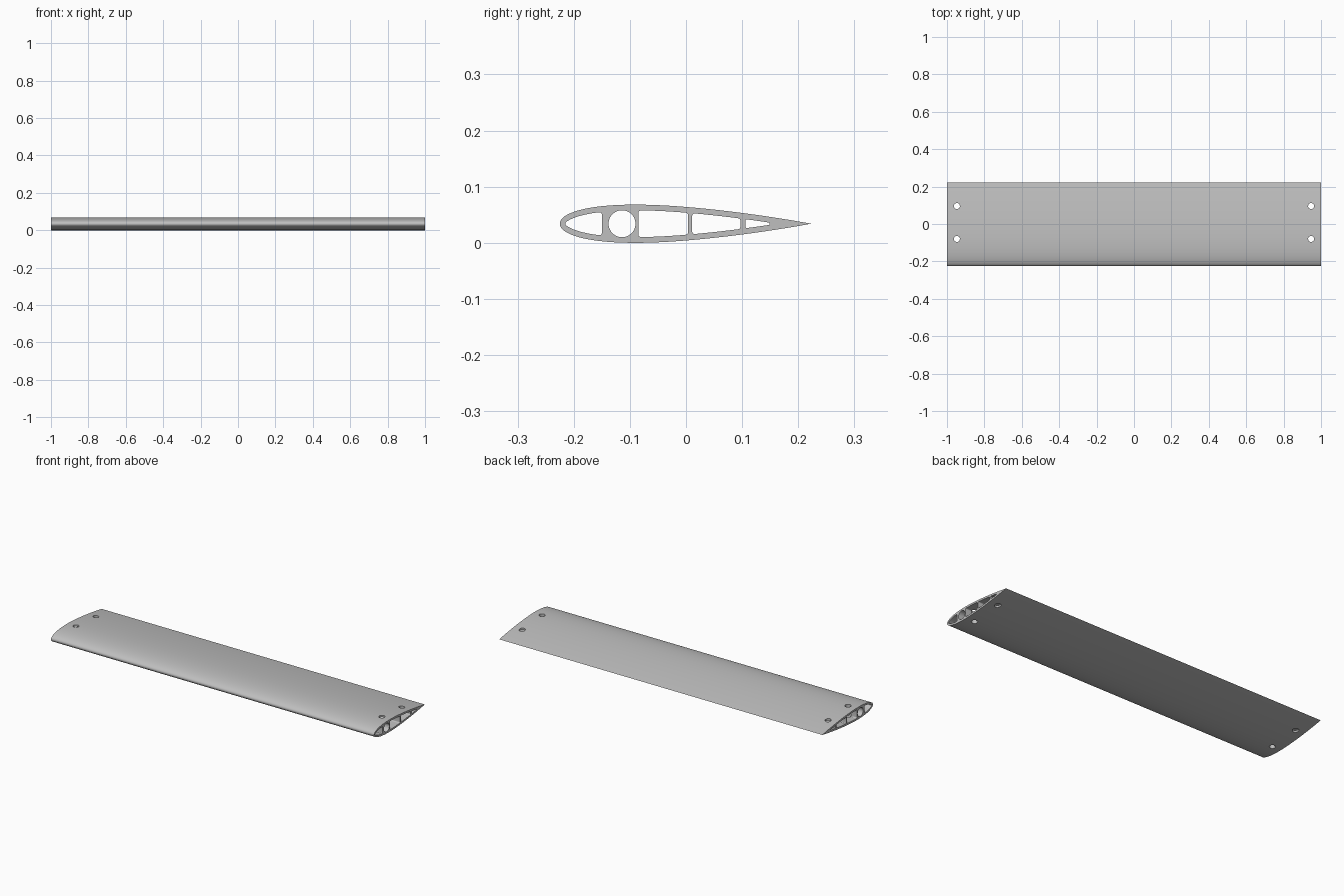
import bpy, bmesh, math
from mathutils import Matrix

cube = bpy.data.objects.get("Cube")
if cube:
    bpy.data.objects.remove(cube, do_unlink=True)

CHORD, THICK, SKIN = 0.448, 0.152, 0.0102
LEAD, MID_Z = -0.225, 0.034

metal = bpy.data.materials.new("light grey metal")
metal.use_nodes = True
grey = (0.52, 0.52, 0.52, 1)
metal.diffuse_color = grey
metal.node_tree.nodes["Principled BSDF"].inputs["Base Color"].default_value = grey


def half(y):
    """Half thickness of the symmetric aerofoil at depth y."""
    u = min(max((y - LEAD) / CHORD, 0), 1)
    return 5 * THICK * CHORD * (0.2969 * math.sqrt(u) - 0.126 * u - 0.3516 * u**2
                                + 0.2843 * u**3 - 0.1036 * u**4)


def inner(y):
    """Half height inside the skin, measured square to the surface."""
    e = 0.0005
    slope = (half(y + e) - half(y - e)) / (2 * e)
    return max(half(y) - SKIN * math.sqrt(1 + slope * slope), 0.001)


def fillet(d, r):
    return r - math.sqrt(max(r * r - (r - d) ** 2, 0)) if d < r else 0


def outline(y0, y1, height, steps):
    """Closed symmetric loop, with samples bunched at both ends."""
    ys = [y0 + (y1 - y0) * (1 - math.cos(math.pi * i / steps)) / 2 for i in range(steps + 1)]
    top = [(y, height(y)) for y in ys]
    low = [(y, -h) for y, h in reversed(top) if h > 1e-5]
    return top + low


def finish(bm, name):
    bmesh.ops.recalc_face_normals(bm, faces=bm.faces)
    mesh = bpy.data.meshes.new(name)
    bm.to_mesh(mesh)
    bm.free()
    mesh.materials.append(metal)
    ob = bpy.data.objects.new(name, mesh)
    bpy.context.collection.objects.link(ob)
    return ob


def prism(name, loop, x):
    bm = bmesh.new()
    face = bm.faces.new([bm.verts.new((-x, y, MID_Z + z)) for y, z in loop])
    ext = bmesh.ops.extrude_face_region(bm, geom=[face])
    verts = [v for v in ext["geom"] if isinstance(v, bmesh.types.BMVert)]
    bmesh.ops.translate(bm, verts=verts, vec=(2 * x, 0, 0))
    return finish(bm, name)


# Outer skin
wing = prism("wing_section", outline(LEAD, LEAD + CHORD, half, 64), 1)
cutters = []

# Lightening channels between the webs: start, end, corner radii
for a, b, ra, rb in [(-0.215, -0.150, 0, 0.005), (-0.085, 0.004, 0.005, 0.005),
                     (0.011, 0.097, 0.005, 0.004), (0.106, 0.149, 0.003, 0)]:
    def room(y):
        return max(inner(y) - fillet(y - a, ra) - fillet(b - y, rb), 0.0008)
    cutters.append(prism("channel_cutter", outline(a, b, room, 32), 1.1))

# Round spar tube bore
ring = [2 * math.pi * i / 48 for i in range(48)]
cutters.append(prism("spar_bore_cutter",
                     [(-0.114 + 0.024 * math.cos(t), 0.024 * math.sin(t)) for t in ring], 1.1))

# Vertical fixing holes near both ends
for x in (-0.947, 0.947):
    for y in (-0.08, 0.096):
        bm = bmesh.new()
        bmesh.ops.create_cone(bm, cap_ends=True, segments=32, radius1=0.016, radius2=0.016,
                              depth=0.3, matrix=Matrix.Translation((x, y, MID_Z)))
        cutters.append(finish(bm, "fixing_hole_cutter"))

# Cut everything out of the wing, then drop the cutters
bpy.ops.object.select_all(action="DESELECT")
bpy.context.view_layer.objects.active = wing
wing.select_set(True)
for cutter in cutters:
    cutter.hide_render = True
    mod = wing.modifiers.new("cut", "BOOLEAN")
    mod.operation, mod.solver, mod.object = "DIFFERENCE", "EXACT", cutter
    bpy.ops.object.modifier_apply(modifier=mod.name)
    bpy.data.objects.remove(cutter, do_unlink=True)

bpy.ops.object.shade_smooth_by_angle(angle=math.radians(30))
